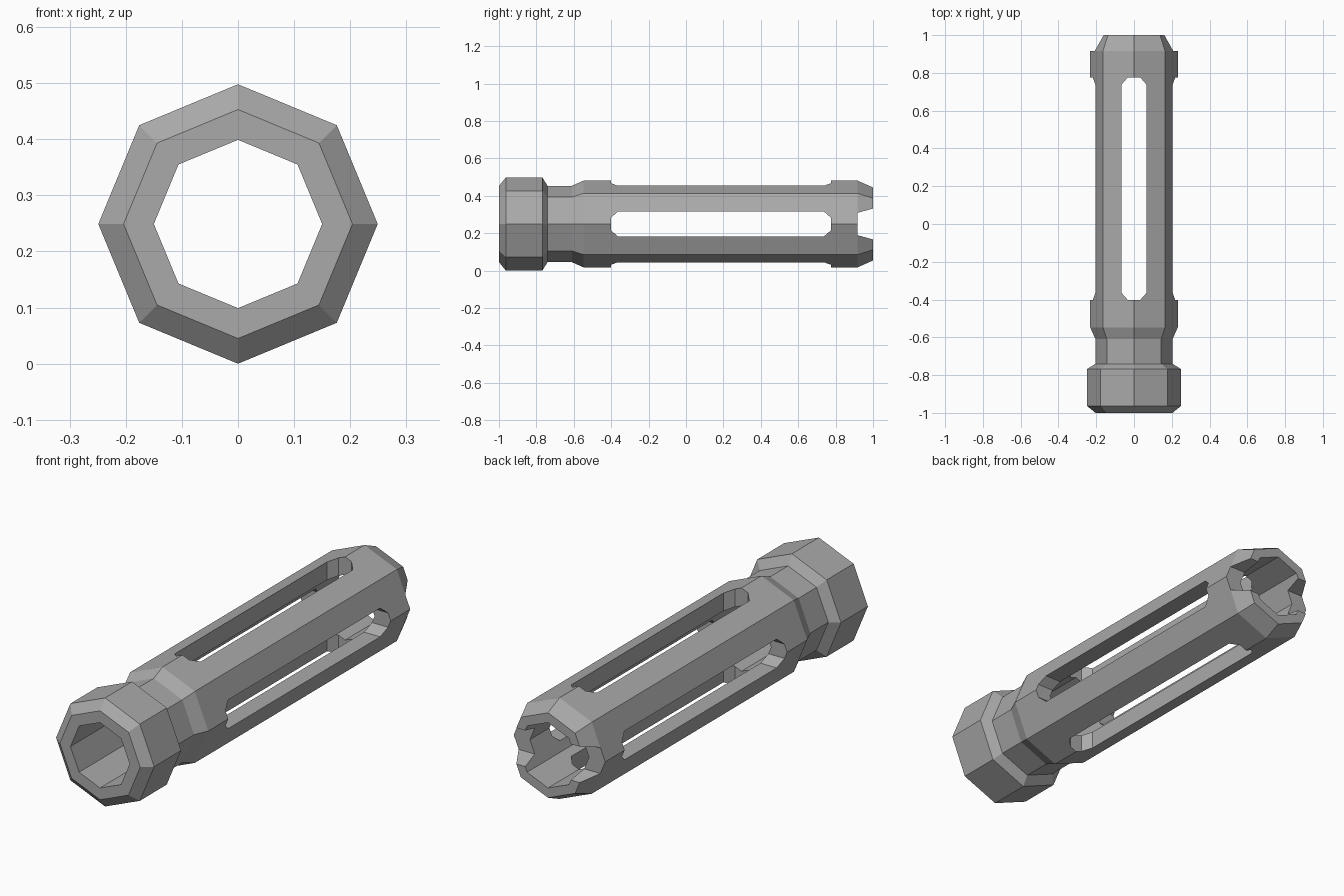
import bpy
import bmesh
from math import sin, cos, tau
from mathutils import Matrix

cube = bpy.data.objects.get("Cube")
if cube:
    bpy.data.objects.remove(cube, do_unlink=True)

SIDES = 8
CENTRE_Z = 0.249
BORE = 0.15

metal = bpy.data.materials.new("grey metal")
metal.use_nodes = True
GREY = (0.4, 0.4, 0.4, 1)
metal.diffuse_color = GREY
metal.node_tree.nodes["Principled BSDF"].inputs["Base Color"].default_value = GREY


def make_object(name, bm):
    bmesh.ops.recalc_face_normals(bm, faces=bm.faces)
    mesh = bpy.data.meshes.new(name)
    bm.to_mesh(mesh)
    bm.free()
    mesh.materials.append(metal)
    obj = bpy.data.objects.new(name, mesh)
    bpy.context.collection.objects.link(obj)
    obj.location.z = CENTRE_Z
    return obj


def lathe(name, profile):
    """Turn a closed (y, radius) profile around the y axis."""
    bm = bmesh.new()
    rings = [[bm.verts.new((r * sin(tau * i / SIDES), y, r * cos(tau * i / SIDES)))
              for i in range(SIDES)] for y, r in profile]
    for a, b in zip(rings, rings[1:] + rings[:1]):
        for i in range(SIDES):
            j = (i + 1) % SIDES
            bm.faces.new((a[i], a[j], b[j], b[i]))
    return make_object(name, bm)


def cutter(name, half_outline, sideways):
    """Prism through the tube from a mirrored (y, half width) outline."""
    outline = [(w, y) for y, w in half_outline]
    outline += [(-w, y) for y, w in reversed(half_outline)]
    bm = bmesh.new()
    face = bm.faces.new([bm.verts.new((x, y, -0.5)) for x, y in outline])
    top = bmesh.ops.extrude_face_region(bm, geom=[face])["geom"]
    bmesh.ops.translate(bm, vec=(0, 0, 1),
                        verts=[v for v in top if isinstance(v, bmesh.types.BMVert)])
    if sideways:
        bm.transform(Matrix.Rotation(tau / 4, 4, "Y"))
    obj = make_object(name, bm)
    obj.hide_render = True
    return obj


# Octagonal tube: front collar, neck, body and tapered rear, around a straight bore
tube = lathe("slotted_tube", [
    (-1, BORE), (-1, 0.204), (-0.963, 0.249), (-0.768, 0.249), (-0.74, 0.204),
    (-0.61, 0.204), (-0.547, 0.232), (0.917, 0.232), (1, 0.195), (1, BORE)])

# Long slots through four corners, and a flared notch on each side of the rear
slot = [(-0.402, 0.033), (-0.365, 0.066), (0.738, 0.066), (0.776, 0.033)]
notch = [(0.917, 0.06), (1.02, 0.088)]
cutters = [cutter("vertical_slot", slot, False),
           cutter("side_slot", slot, True),
           cutter("rear_notch", notch, True)]

for c in cutters:
    mod = tube.modifiers.new(c.name, "BOOLEAN")
    mod.operation = "DIFFERENCE"
    mod.solver = "EXACT"
    mod.object = c

# Apply the cuts and drop the cutters
bpy.context.view_layer.update()
evaluated = tube.evaluated_get(bpy.context.evaluated_depsgraph_get())
cut_mesh = bpy.data.meshes.new_from_object(evaluated)
tube.modifiers.clear()
tube.data = cut_mesh
for c in cutters:
    bpy.data.objects.remove(c, do_unlink=True)
